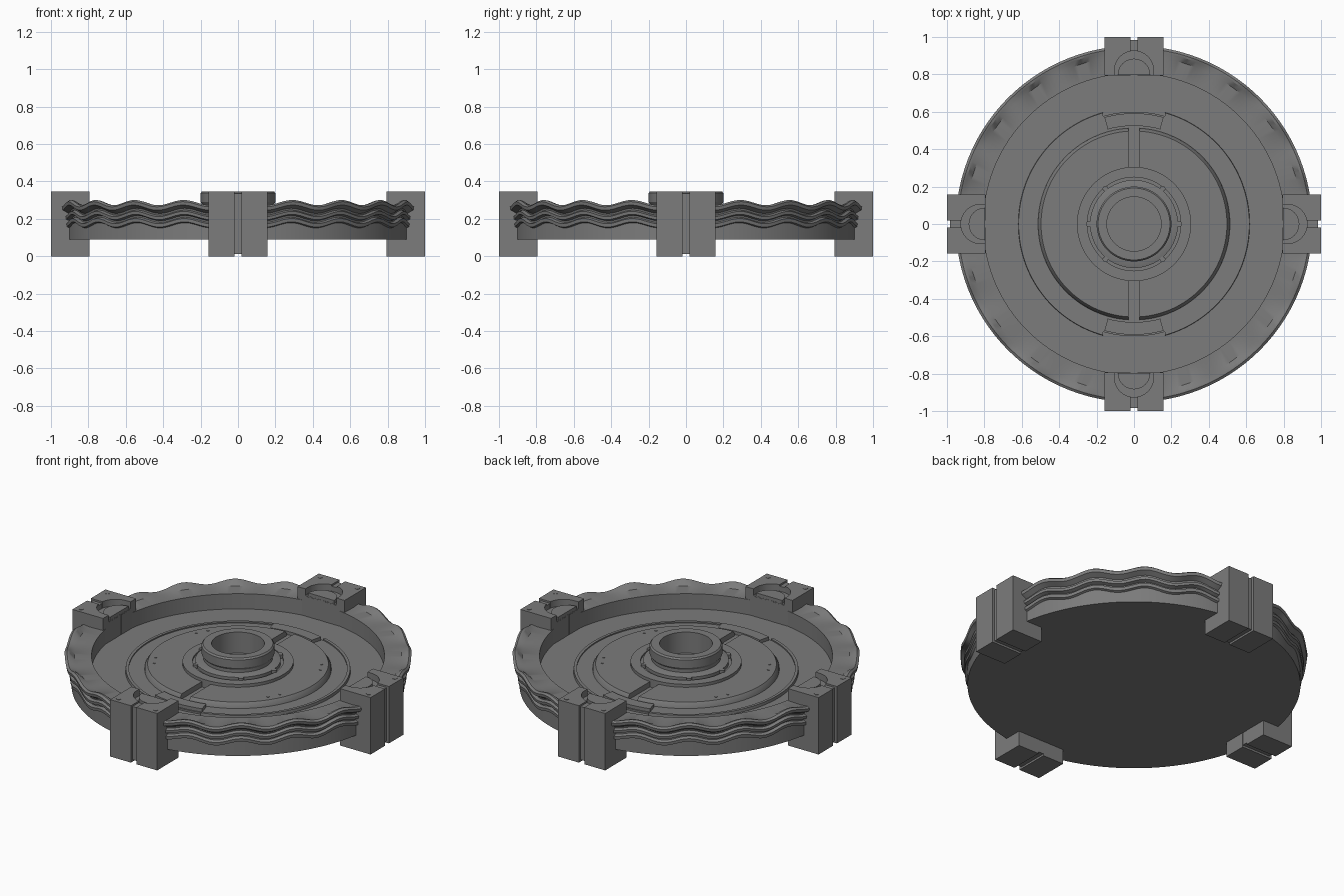
import bpy, bmesh
from math import sin, cos, pi, asin, radians
from mathutils import Matrix

cube = bpy.data.objects.get("Cube")
if cube:
    bpy.data.objects.remove(cube, do_unlink=True)

stone = bpy.data.materials.new("grey_stone")
stone.use_nodes = True
GREY = (0.2, 0.2, 0.2, 1)
stone.diffuse_color = GREY
stone.node_tree.nodes["Principled BSDF"].inputs["Base Color"].default_value = GREY
stone.node_tree.nodes["Principled BSDF"].inputs["Roughness"].default_value = 0.8


def finish(name, bm, turn=0):
    bmesh.ops.remove_doubles(bm, verts=bm.verts, dist=1e-5)
    bmesh.ops.recalc_face_normals(bm, faces=bm.faces)
    bm.transform(Matrix.Rotation(turn, 4, 'Z'))
    mesh = bpy.data.meshes.new(name)
    bm.to_mesh(mesh)
    bm.free()
    mesh.materials.append(stone)
    obj = bpy.data.objects.new(name, mesh)
    bpy.context.collection.objects.link(obj)
    bpy.ops.object.select_all(action='DESELECT')
    obj.select_set(True)
    bpy.context.view_layer.objects.active = obj
    bpy.ops.object.shade_smooth_by_angle(angle=radians(32))
    return obj


def lathe(name, profile, segs=128, wave=0.0, waves=20):
    """Full turn of (r, z, wave weight) points, from axis or closed loop."""
    bm = bmesh.new()
    rings = []
    for i in range(segs):
        a = 2 * pi * i / segs
        lift = wave * cos(waves * a)
        rings.append([bm.verts.new((r * cos(a), r * sin(a), z + lift * w))
                      for r, z, w in profile])
    n = len(profile)
    for i in range(segs):
        p, q = rings[i], rings[(i + 1) % segs]
        for j in range(n):
            k = (j + 1) % n
            if profile[j][0] == 0 and profile[k][0] == 0:
                continue
            if profile[j][0] == 0:
                bm.faces.new((p[j], p[k], q[k]))
            elif profile[k][0] == 0:
                bm.faces.new((p[j], p[k], q[j]))
            else:
                bm.faces.new((p[j], p[k], q[k], q[j]))
    return finish(name, bm)


def half_lathe(name, profile, gap, turn, segs=64):
    """Half turn of a closed profile that stops at a straight slot of half width gap."""
    bm = bmesh.new()
    rings = []
    for i in range(segs + 1):
        ring = []
        for r, z in profile:
            end = pi / 2 - asin(gap / r)
            a = -end + 2 * end * i / segs
            ring.append(bm.verts.new((r * cos(a), r * sin(a), z)))
        rings.append(ring)
    n = len(profile)
    for p, q in zip(rings, rings[1:]):
        for j in range(n):
            k = (j + 1) % n
            bm.faces.new((p[j], p[k], q[k], q[j]))
    bm.faces.new(rings[0])
    bm.faces.new(rings[-1])
    return finish(name, bm, turn)


def prism(name, outline, z0, z1, turn=0):
    bm = bmesh.new()
    face = bm.faces.new([bm.verts.new((x, y, z0)) for x, y in outline])
    up = bmesh.ops.extrude_face_region(bm, geom=[face])["geom"]
    bmesh.ops.translate(bm, vec=(0, 0, z1 - z0),
                        verts=[v for v in up if isinstance(v, bmesh.types.BMVert)])
    return finish(name, bm, turn)


def arc(cx, cy, r, a0, a1, n):
    return [(cx + r * cos(radians(a0 + (a1 - a0) * i / n)),
             cy + r * sin(radians(a0 + (a1 - a0) * i / n))) for i in range(n + 1)]


def disc(name, x, y, r, z0, z1, turn=0):
    prism(name, arc(x, y, r, 0, 330, 11), z0, z1, turn)


# Basin with floor, flat rim and wavy mouldings outside
FLOOR = 0.18
lathe("basin", [
    (0, 0.09, 0), (0.915, 0.09, 0), (0.915, 0.155, 0), (0.915, 0.165, 1),
    (0.928, 0.17, 1), (0.93, 0.188, 1), (0.912, 0.195, 1), (0.912, 0.203, 1),
    (0.933, 0.21, 1), (0.935, 0.226, 1), (0.917, 0.233, 1), (0.92, 0.243, 1),
    (0.95, 0.26, 1), (0.953, 0.278, 1), (0.94, 0.287, 1), (0.927, 0.285, 1),
    (0.9, 0.272, 0.2), (0.805, 0.272, 0), (0.805, FLOOR, 0), (0, FLOOR, 0)],
    segs=240, wave=0.014)

# Stepped floor rings, split front and back
lathe("floor_plate", [(0, 0.17, 0), (0.6, 0.17, 0), (0.6, 0.19, 0), (0, 0.19, 0)])
for side, turn in (("left", 0), ("right", pi)):
    half_lathe("outer_ring_" + side,
               [(0.6, 0.17), (0.62, 0.17), (0.617, 0.197), (0.6, 0.197)], 0.165, turn)
    half_lathe("inner_disc_" + side,
               [(0.24, 0.17), (0.515, 0.17), (0.512, 0.2), (0.497, 0.222), (0.24, 0.222)],
               0.03, turn)
    # Small studs on the inner disc
    for a in (-34, -25, 25, 34):
        disc("disc_stud_" + side, 0.46 * cos(radians(a)), 0.46 * sin(radians(a)),
             0.007, 0.215, 0.225, turn)

# Curved tabs closing the ring at front and back
for side, turn in (("back", 0), ("front", pi)):
    outline = arc(0, 0, 0.592, 74.5, 105.5, 12) + arc(0, 0, 0.525, 105.5, 74.5, 12)
    prism("ring_tab_" + side, outline, 0.17, 0.21, turn)

# Central hub with collars and open bore
lathe("hub_collar", [(0.18, 0.17, 0), (0.305, 0.17, 0), (0.305, 0.24, 0),
                     (0.25, 0.24, 0), (0.25, 0.23, 0), (0.18, 0.23, 0)])
lathe("hub_foot", [(0.15, 0.2, 0), (0.235, 0.2, 0), (0.235, 0.25, 0),
                   (0.205, 0.258, 0), (0.15, 0.258, 0)])
lathe("hub", [(0, 0.18, 0), (0.19, 0.18, 0), (0.19, 0.275, 0), (0.2, 0.29, 0),
              (0.2, 0.338, 0), (0.192, 0.347, 0), (0.145, 0.347, 0),
              (0.145, 0.22, 0), (0, 0.22, 0)])
for a in (0, 51, 129, 180, 231, 309):
    disc("hub_bolt", 0.243 * cos(radians(a)), 0.243 * sin(radians(a)), 0.015, 0.22, 0.252)

# Four split pillars with arched ledges
for name, turn in (("back", 0), ("right", pi / 2), ("front", pi), ("left", -pi / 2)):
    half = [(0.018, 1.0), (0.158, 1.0), (0.158, 0.795), (0.105, 0.795)]
    half += arc(0, 0.82, 0.105, 0, 80, 12)
    for sign in (-1, 1):
        prism("pillar_half_" + name, [(sign * x, y) for x, y in half], 0, 0.345, turn)
        disc("pillar_bolt_" + name, sign * 0.125, 0.965, 0.014, 0.34, 0.347, turn)
    prism("pillar_core_" + name,
          [(-0.02, 0.924), (0.02, 0.924), (0.02, 0.985), (-0.02, 0.985)],
          0.012, 0.335, turn)
    prism("pillar_ledge_" + name,
          [(-0.11, 0.796), (0.11, 0.796)] + arc(0, 0.82, 0.11, 0, 180, 16),
          0.012, 0.305, turn)
    prism("pillar_foot_" + name,
          [(0.018, 0.795), (0.11, 0.795), (0.11, 0.95), (0.018, 0.95)], 0, 0.3, turn)
    prism("pillar_foot_" + name,
          [(-0.018, 0.795), (-0.11, 0.795), (-0.11, 0.95), (-0.018, 0.95)], 0, 0.3, turn)
    prism("pillar_spout_" + name, arc(0, 0.797, 0.087, 0, 180, 16), 0.3, 0.325, turn)
